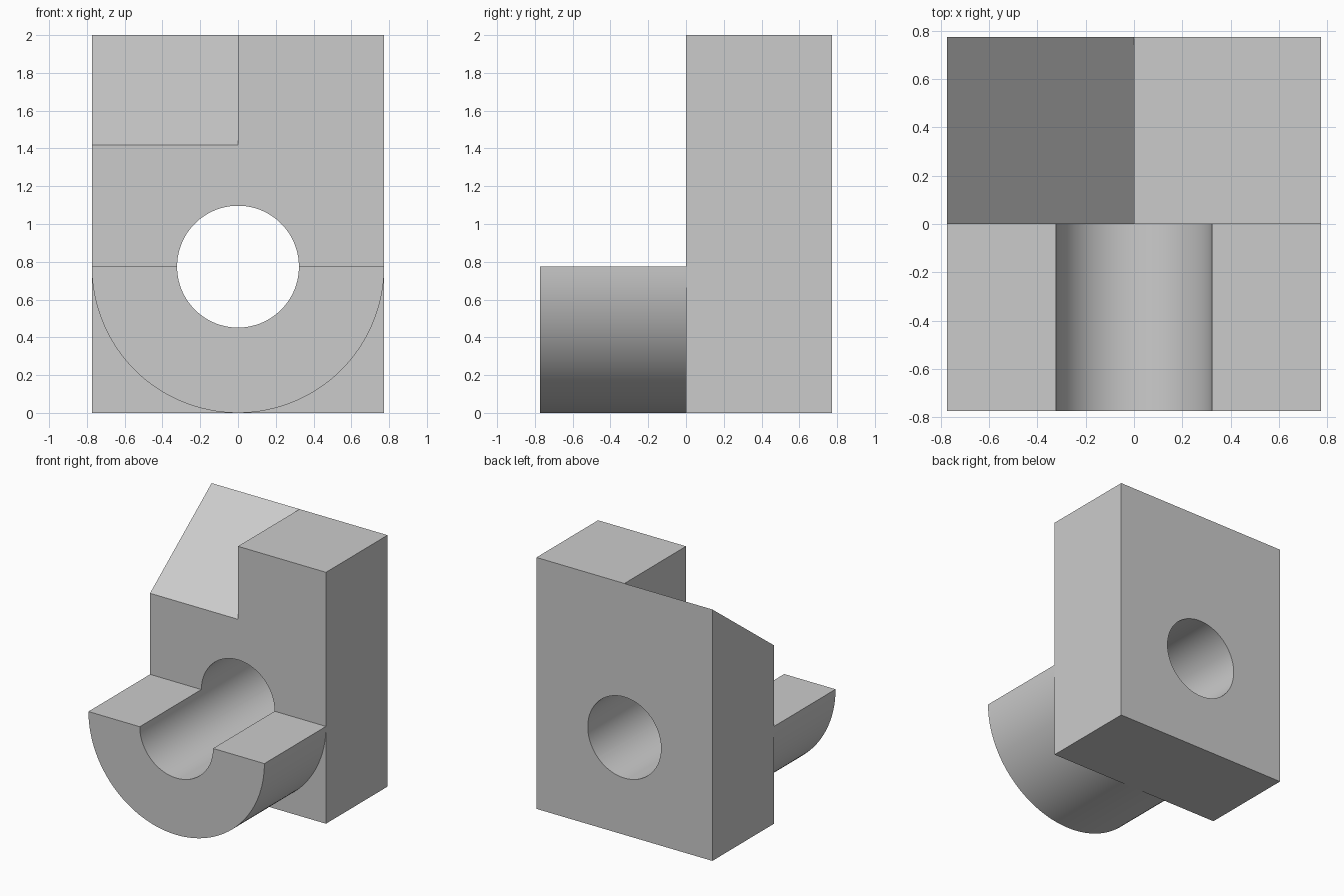
import bpy, bmesh, math
from mathutils import Vector

if "Cube" in bpy.data.objects:
    bpy.data.objects.remove(bpy.data.objects["Cube"])

U = 2 / 3.1            # model height is 3.1 drawing units
R = 1.2 * U            # half width, and cradle radius
BORE = 0.5 * U         # bore radius
SHOULDER = 2.2 * U     # height where the slope starts


def prism(name, profile, sweep):
    """Closed solid made by sweeping a planar profile along a vector."""
    bm = bmesh.new()
    face = bm.faces.new([bm.verts.new(p) for p in profile])
    out = bmesh.ops.extrude_face_region(bm, geom=[face], use_keep_orig=True)
    verts = [v for v in out["geom"] if isinstance(v, bmesh.types.BMVert)]
    bmesh.ops.translate(bm, verts=verts, vec=Vector(sweep))
    bmesh.ops.recalc_face_normals(bm, faces=bm.faces)
    mesh = bpy.data.meshes.new(name)
    bm.to_mesh(mesh)
    bm.free()
    obj = bpy.data.objects.new(name, mesh)
    bpy.context.collection.objects.link(obj)
    return obj


def arc(radius, y, start, end, steps):
    return [(radius * math.cos(a), y, R + radius * math.sin(a))
            for a in (start + (end - start) * i / steps for i in range(steps + 1))]


def combine(target, tool, operation):
    mod = target.modifiers.new(operation, 'BOOLEAN')
    mod.operation = operation
    mod.solver = 'EXACT'
    mod.object = tool
    bpy.context.view_layer.objects.active = target
    bpy.ops.object.modifier_apply(modifier=mod.name)
    bpy.data.objects.remove(tool)


# Upright plate
body = prism("bearing_bracket", [(-R, 0, 0), (R, 0, 0), (R, 0, 2), (-R, 0, 2)], (0, R, 0))

# Sloped top on the left half, continuing to the back top edge
slope = (2 - SHOULDER) / R
e = 0.2
wedge = prism("slope_cutter",
              [(-R - e, -e, SHOULDER - e * slope), (-R - e, R, 2),
               (-R - e, R, 2 + e), (-R - e, -e, 2 + e)], (R + e, 0, 0))
combine(body, wedge, 'DIFFERENCE')

# Half-round cradle in front
cradle = prism("cradle", arc(R, -R, math.pi, 2 * math.pi, 64), (0, R, 0))
combine(body, cradle, 'UNION')

# Bore through plate and cradle
half = math.pi / 96
bore = prism("bore_cutter", arc(BORE, -R - e, half, 2 * math.pi + half, 96)[:-1],
             (0, 2 * R + 2 * e, 0))
combine(body, bore, 'DIFFERENCE')

# Smooth round walls, crisp edges
bpy.ops.object.select_all(action='DESELECT')
body.select_set(True)
bpy.context.view_layer.objects.active = body
bpy.ops.object.shade_smooth_by_angle(angle=math.radians(30))
